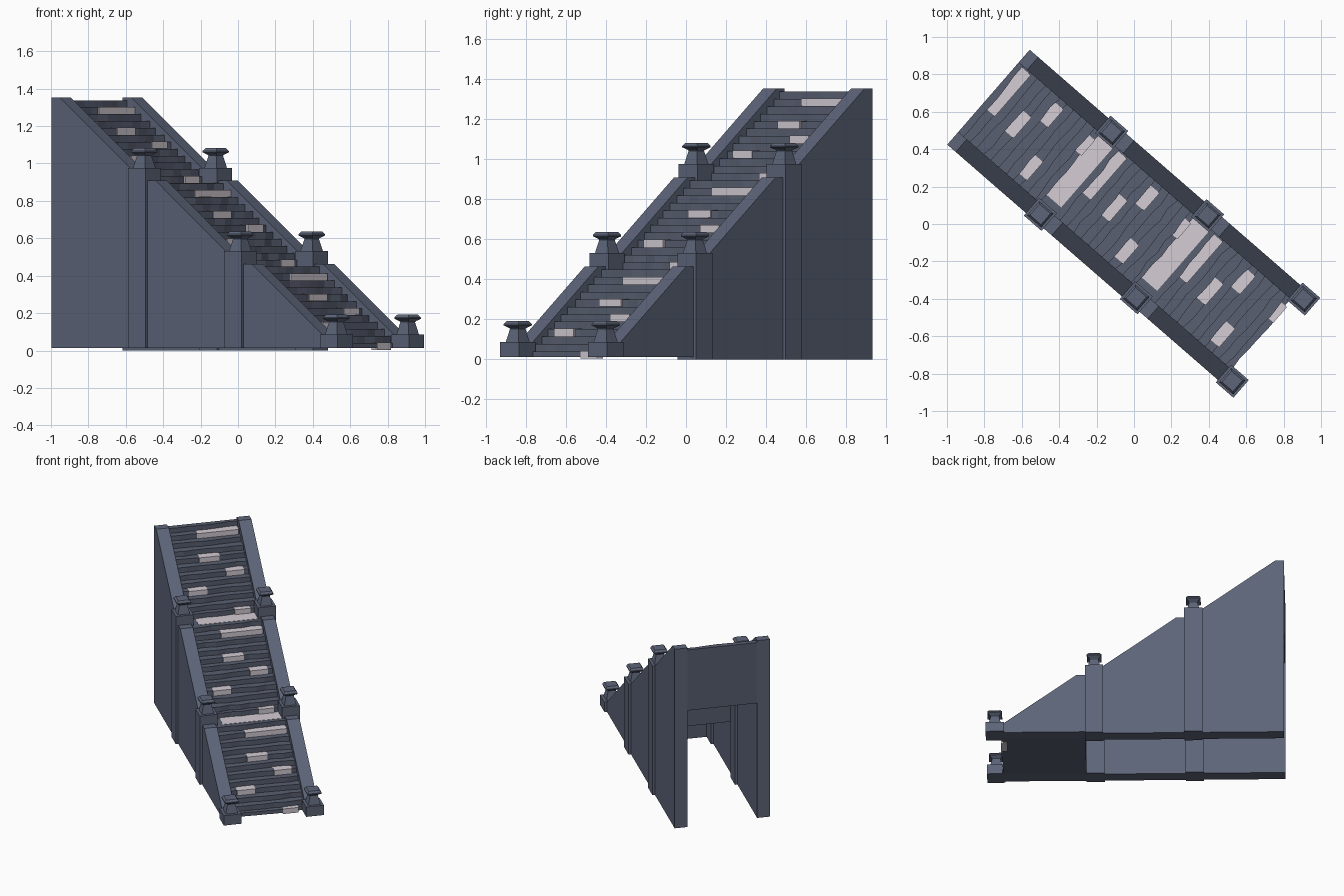
import bpy, bmesh, random
from math import radians
from mathutils import Matrix

if "Cube" in bpy.data.objects:
    bpy.data.objects.remove(bpy.data.objects["Cube"])

random.seed(4)
# Local frame: x runs down the flight, y across it, z up
PLACE = Matrix.Translation((-0.778, 0.678, 0)) @ Matrix.Rotation(radians(-41), 4, 'Z')
RUN, DROP, BASE = 0.68, 0.445, 0.013


def material(name, col):
    m = bpy.data.materials.new(name)
    m.diffuse_color = (*col, 1)
    m.use_nodes = True
    m.node_tree.nodes["Principled BSDF"].inputs["Base Color"].default_value = m.diffuse_color
    return m


STONE = material("slate_stone", (0.11, 0.13, 0.19))
TREAD = material("tread_stone", (0.10, 0.115, 0.165))
PALE = material("pale_stone", (0.66, 0.61, 0.66))


def finish(bm, name, mat):
    bmesh.ops.recalc_face_normals(bm, faces=bm.faces)
    me = bpy.data.meshes.new(name)
    bm.to_mesh(me)
    bm.free()
    me.materials.append(mat)
    ob = bpy.data.objects.new(name, me)
    ob.matrix_world = PLACE
    bpy.context.collection.objects.link(ob)


def prism(bm, pts, vec):
    """Extrude a closed polygon along vec."""
    vs = [bm.verts.new(p) for p in pts]
    f = bm.faces.new(vs)
    r = bmesh.ops.extrude_face_region(bm, geom=[f])
    new = [v for v in r["geom"] if isinstance(v, bmesh.types.BMVert)]
    bmesh.ops.translate(bm, verts=new, vec=vec)
    # extrusion may leave the starting cap out: restore it if needed
    if not f.is_valid:
        bm.faces.new(vs)


def box(bm, x0, x1, y0, y1, z0, z1):
    prism(bm, [(x0, y0, z0), (x1, y0, z0), (x1, y1, z0), (x0, y1, z0)], (0, 0, z1 - z0))


def lathe4(bm, x, y, z, rings):
    """Square stack of (full width, height) rings."""
    prev = None
    for w, h in rings:
        r = w / 2
        cur = [bm.verts.new((x + a * r, y + b * r, z + h))
               for a, b in ((-1, -1), (1, -1), (1, 1), (-1, 1))]
        if prev:
            for i in range(4):
                j = (i + 1) % 4
                bm.faces.new((prev[i], prev[j], cur[j], cur[i]))
        else:
            bm.faces.new(cur)
        prev = cur
    bm.faces.new(prev)


# Side walls, pillars and finials, three sections on each side
FINIAL = [(0.085, 0), (0.055, 0.065), (0.062, 0.07), (0.10, 0.083), (0.10, 0.09), (0.078, 0.105)]
for side, label in ((-1, "left"), (1, "right")):
    for m in range(3):
        foot = 0.0 if side > 0 and m < 2 else BASE
        s = m * RUN
        top = 1.353 - m * DROP
        start = 0 if m == 0 else s - 0.06
        low = top - 0.376
        y = side * 0.291
        bm = bmesh.new()
        prof = [(start, foot), (start, top), (s + 0.06, top), (s + 0.5575, low),
                (s + 0.60, low - 0.002), (s + 0.60, foot)]
        prism(bm, [(a, y - 0.045, z) for a, z in prof], (0, 0.09, 0))
        finish(bm, f"{label}_wall_{m + 1}", STONE)
        bm = bmesh.new()
        cx = s + 0.62
        box(bm, cx - 0.0625, cx + 0.0625, y - 0.0625, y + 0.0625, foot, low)
        finish(bm, f"{label}_pillar_{m + 1}", STONE)
        bm = bmesh.new()
        lathe4(bm, cx, y, low, FINIAL)
        finish(bm, f"{label}_finial_{m + 1}", STONE)

# Steps: twelve per section, with worn uneven front edges
PATCHES = {1: (-0.055, 0.237), 4: (-0.078, 0.068), 6: (0.087, 0.213),
           8: (-0.20, -0.07), 11: (0.09, 0.20)}
HALF = 0.247
for m in range(3):
    s0 = m * RUN
    under = max(0.88 - m * DROP, BASE)
    steps, pale = bmesh.new(), bmesh.new()
    for k in range(12):
        top = 1.338 - m * DROP - k * DROP / 12
        x0 = s0 + (0.042 + 0.0507 * (k - 1) if k else 0)
        x1 = s0 + (0.042 + 0.0507 * k if k < 11 else 0.58)
        back = x0 - (0.025 if k else 0)
        n = 7
        edge = [(x1 - random.uniform(0, 0.014), -HALF + 2 * HALF * i / n) for i in range(n + 1)]
        pts = [(back, HALF, under), (back, -HALF, under)] + [(x, y, under) for x, y in edge]
        prism(steps, pts, (0, 0, top - under))
        if k in PATCHES:
            a, b = PATCHES[k]
            box(pale, x0 - 0.012, x1 + 0.001, a, b, top - 0.036, top + 0.002)
    # pale landing slab leading to the next section
    if m < 2:
        z = 1.338 - (m + 1) * DROP
        box(steps, s0 + 0.55, s0 + RUN, -HALF, HALF, under, z)
        box(pale, s0 + 0.57, s0 + RUN, -0.19, HALF, z - 0.005, z + 0.002)
    finish(steps, f"steps_{m + 1}", TREAD)
    finish(pale, f"pale_slabs_{m + 1}", PALE)
